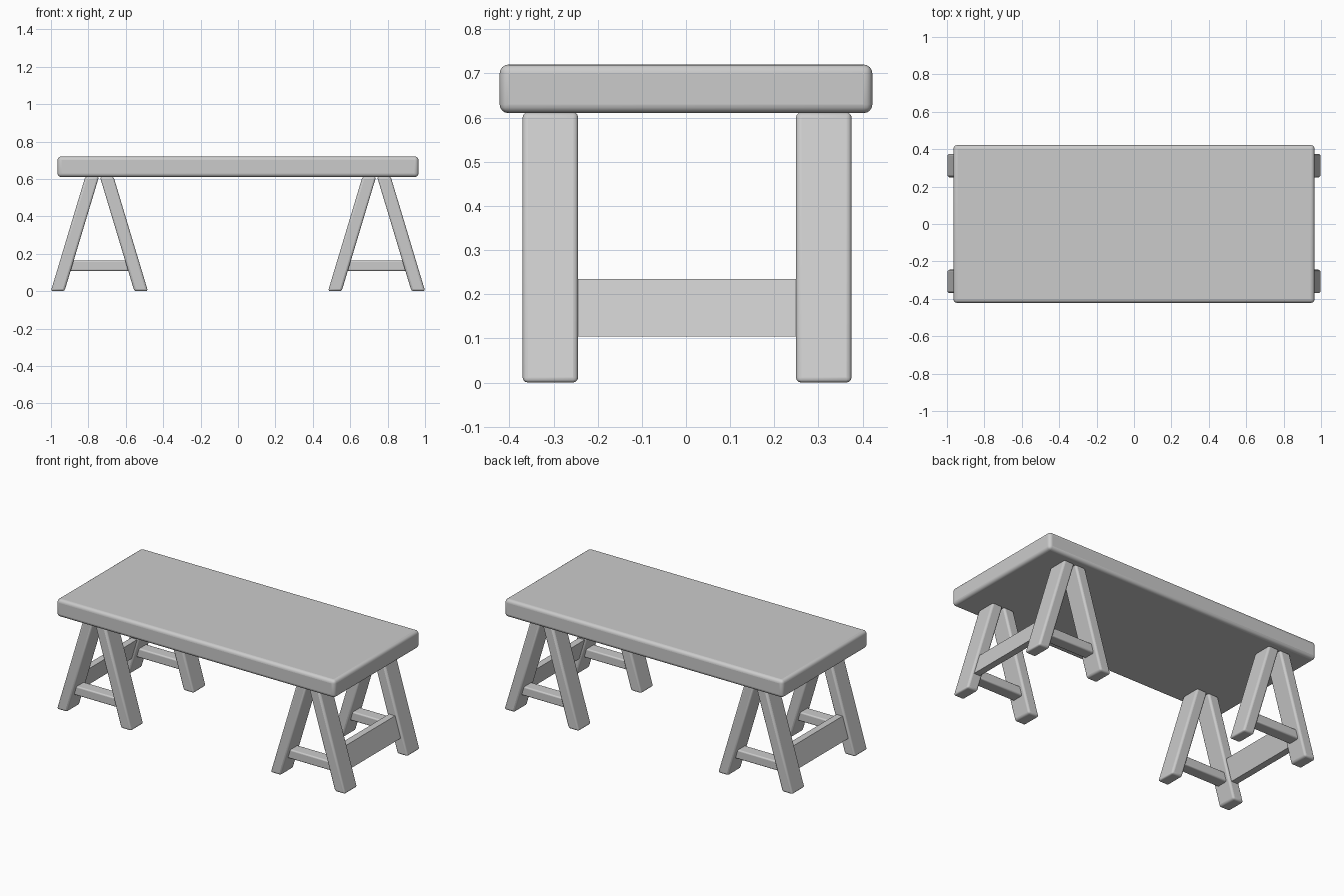
import bpy, bmesh, math

cube = bpy.data.objects.get("Cube")
if cube:
    bpy.data.objects.remove(cube, do_unlink=True)

grey = bpy.data.materials.new("plain grey")
grey.use_nodes = True
colour = (0.6, 0.6, 0.6, 1)
grey.diffuse_color = colour
grey.node_tree.nodes["Principled BSDF"].inputs["Base Color"].default_value = colour


def beam(name, low, high, bevel, segments=3):
    """Hexahedron between two rectangles, each (x0, x1, y0, y1, z)."""
    bm = bmesh.new()
    rings = []
    for x0, x1, y0, y1, z in (low, high):
        rings.append([bm.verts.new((x, y, z)) for x, y in
                      ((x0, y0), (x1, y0), (x1, y1), (x0, y1))])
    bottom, top = rings
    bm.faces.new(bottom[::-1])
    bm.faces.new(top)
    for i in range(4):
        j = (i + 1) % 4
        bm.faces.new((bottom[i], bottom[j], top[j], top[i]))
    bmesh.ops.recalc_face_normals(bm, faces=bm.faces)
    mesh = bpy.data.meshes.new(name)
    bm.to_mesh(mesh)
    bm.free()
    mesh.materials.append(grey)
    obj = bpy.data.objects.new(name, mesh)
    bpy.context.collection.objects.link(obj)
    if bevel:
        mod = obj.modifiers.new("rounded edges", "BEVEL")
        mod.width = bevel
        mod.segments = segments
        mod.limit_method = "NONE"
        bpy.ops.object.select_all(action="DESELECT")
        obj.select_set(True)
        bpy.context.view_layer.objects.active = obj
        bpy.ops.object.shade_smooth_by_angle(angle=math.radians(40))
    return obj


# Table top
beam("table_top", (-0.965, 0.965, -0.422, 0.422, 0.61),
     (-0.965, 0.965, -0.422, 0.422, 0.72), 0.02, 4)

LEG_TOP = 0.612
CENTRE = 0.741      # trestle centre along x
SPREAD = 0.223      # foot offset from the trestle centre
APEX = 0.039        # leg top offset from the trestle centre
HALF = 0.0365       # half the leg thickness along x


def leg_x(z):
    """Offset of the leg axis from the trestle centre at a height."""
    return SPREAD + (APEX - SPREAD) * z / LEG_TOP


for sx, end in ((1, "left"), (-1, "right")):
    for y, row in ((-0.307, "front"), (0.312, "back")):
        y0, y1 = y - 0.063, y + 0.063
        # Splayed pair of legs
        for d, place in ((1, "outer"), (-1, "inner")):
            foot = sx * (CENTRE + d * SPREAD)
            head = sx * (CENTRE + d * APEX)
            beam(f"{row}_{end}_{place}_leg",
                 (foot - HALF, foot + HALF, y0, y1, 0),
                 (head - HALF, head + HALF, y0, y1, LEG_TOP), 0.012)
        # Short crossbar between the legs of the pair
        reach = leg_x(0.14)
        beam(f"{row}_{end}_crossbar",
             (sx * CENTRE - reach, sx * CENTRE + reach, y - 0.038, y + 0.038, 0.108),
             (sx * CENTRE - reach, sx * CENTRE + reach, y - 0.038, y + 0.038, 0.165), 0.008)
    # Sloping board joining the two outer legs
    z0, z1, t = 0.104, 0.234, 0.021
    a, b = (sx * (CENTRE + leg_x(z)) for z in (z0, z1))
    beam(f"{end}_end_board", (a - t, a + t, -0.28, 0.28, z0),
         (b - t, b + t, -0.28, 0.28, z1), 0)
